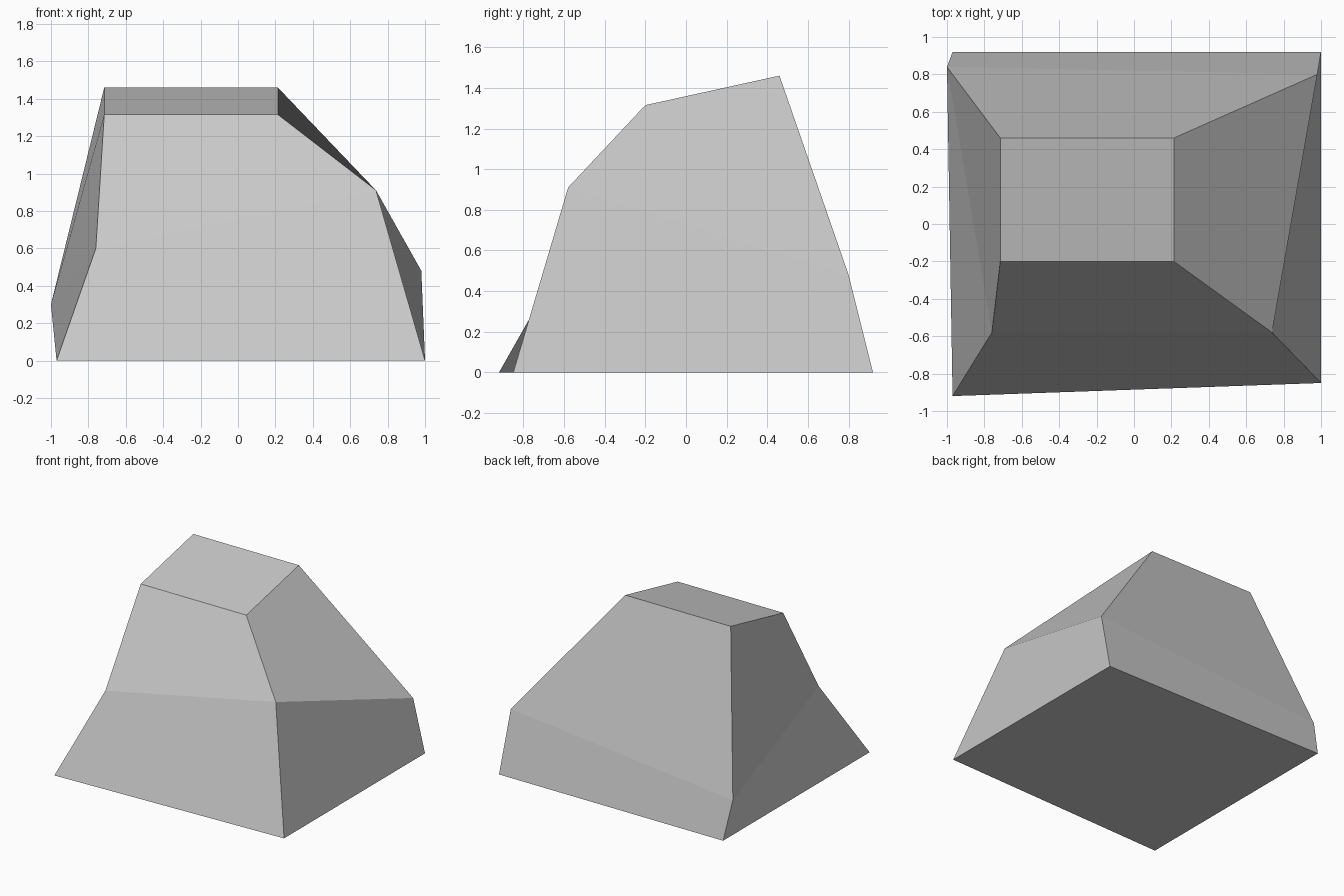
import bpy
import bmesh

cube = bpy.data.objects.get("Cube")
if cube:
    bpy.data.objects.remove(cube, do_unlink=True)

# Plain stone colour
stone = bpy.data.materials.new("grey_stone")
stone.use_nodes = True
colour = (0.58, 0.58, 0.58, 1)
stone.diffuse_color = colour
stone.node_tree.nodes["Principled BSDF"].inputs["Base Color"].default_value = colour

# Cross-section rings: front right, front left, back left, back right corners
rings = [
    [(-0.97, -0.92, 0), (1, -0.85, 0), (1, 0.92, 0), (-0.97, 0.92, 0)],
    [(-0.76, -0.58, 0.6), (0.738, -0.58, 0.91), (0.98, 0.8, 0.48), (-1, 0.84, 0.3)],
    [(-0.715, -0.2, 1.315), (0.213, -0.2, 1.315), (0.213, 0.46, 1.46), (-0.715, 0.46, 1.46)],
]

# Loft the rings into a closed faceted block
bm = bmesh.new()
base, waist, top = [[bm.verts.new(p) for p in ring] for ring in rings]
for i in range(4):
    j = (i + 1) % 4
    # The first corner of each face sets which way its twisted quad folds
    bm.faces.new((base[j], waist[j], waist[i], base[i]))
    bm.faces.new((waist[i], waist[j], top[j], top[i]))
bm.faces.new(base[::-1])
bm.faces.new(top)

mesh = bpy.data.meshes.new("rock_block")
bm.to_mesh(mesh)
bm.free()
mesh.materials.append(stone)
rock = bpy.data.objects.new("rock_block", mesh)
bpy.context.collection.objects.link(rock)
